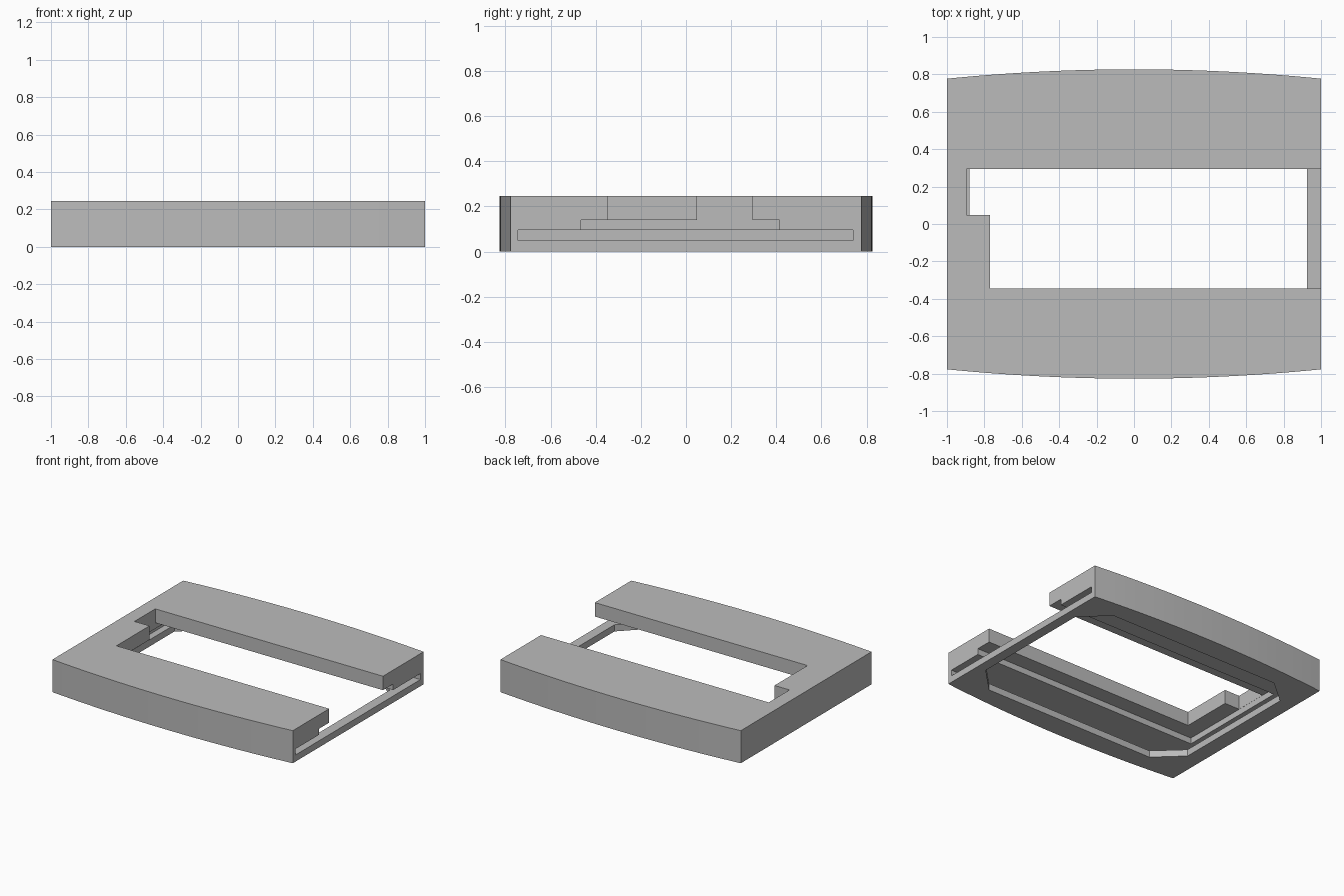
import bpy
import bmesh

cube = bpy.data.objects.get("Cube")
if cube:
    bpy.data.objects.remove(cube, do_unlink=True)

HEIGHT = 0.245

# One plain grey for the whole case
grey = bpy.data.materials.new("plain grey")
grey.use_nodes = True
colour = (0.5, 0.5, 0.5, 1)
grey.diffuse_color = colour
grey.node_tree.nodes["Principled BSDF"].inputs["Base Color"].default_value = colour


def prism(name, outline, z0, z1):
    """Extrude a flat outline upwards from z0 to z1."""
    bm = bmesh.new()
    face = bm.faces.new([bm.verts.new((x, y, z0)) for x, y in outline])
    result = bmesh.ops.extrude_face_region(bm, geom=[face])
    for v in result["geom"]:
        if isinstance(v, bmesh.types.BMVert):
            v.co.z = z1
    bmesh.ops.recalc_face_normals(bm, faces=bm.faces[:])
    mesh = bpy.data.meshes.new(name)
    bm.to_mesh(mesh)
    bm.free()
    mesh.materials.append(grey)
    ob = bpy.data.objects.new(name, mesh)
    bpy.context.collection.objects.link(ob)
    return ob


def rect(x0, x1, y0, y1):
    return [(x0, y0), (x1, y0), (x1, y1), (x0, y1)]


# Case body: straight ends, gently bowed front and back
steps = 24
xs = [-1 + 2 * i / steps for i in range(steps + 1)]
bow = [(x, 0.777 + 0.05 * (1 - x * x)) for x in xs]
outline = [(x, -y) for x, y in bow] + bow[::-1]
body = prism("case_body", outline, 0, HEIGHT)

# Stepped top window, open at the left end
window = [(-0.77, -0.345), (1.1, -0.345), (1.1, 0.295),
          (-0.895, 0.295), (-0.895, 0.048), (-0.77, 0.048)]
# Bottom window with chamfered corners
hatch = [(-0.69, -0.66), (0.735, -0.66), (0.925, -0.47), (0.925, 0.48),
         (0.735, 0.66), (-0.69, 0.66), (-0.88, 0.5), (-0.88, -0.48)]

cutters = [
    prism("window_cutter", window, 0.12, 0.3),
    prism("channel_cutter", rect(-0.896, 1.1, -0.465, 0.415), 0.07, 0.14),
    prism("slot_cutter", rect(-0.93, 1.1, -0.745, 0.74), 0.05, 0.095),
    prism("hatch_cutter", hatch, -0.05, 0.07),
]

# Carve the body, then discard the cutters
bpy.context.view_layer.objects.active = body
for cutter in cutters:
    cutter.hide_render = True
    mod = body.modifiers.new("carve", 'BOOLEAN')
    mod.operation = 'DIFFERENCE'
    mod.solver = 'EXACT'
    mod.object = cutter
    bpy.ops.object.modifier_apply(modifier=mod.name)
    bpy.data.objects.remove(cutter, do_unlink=True)
